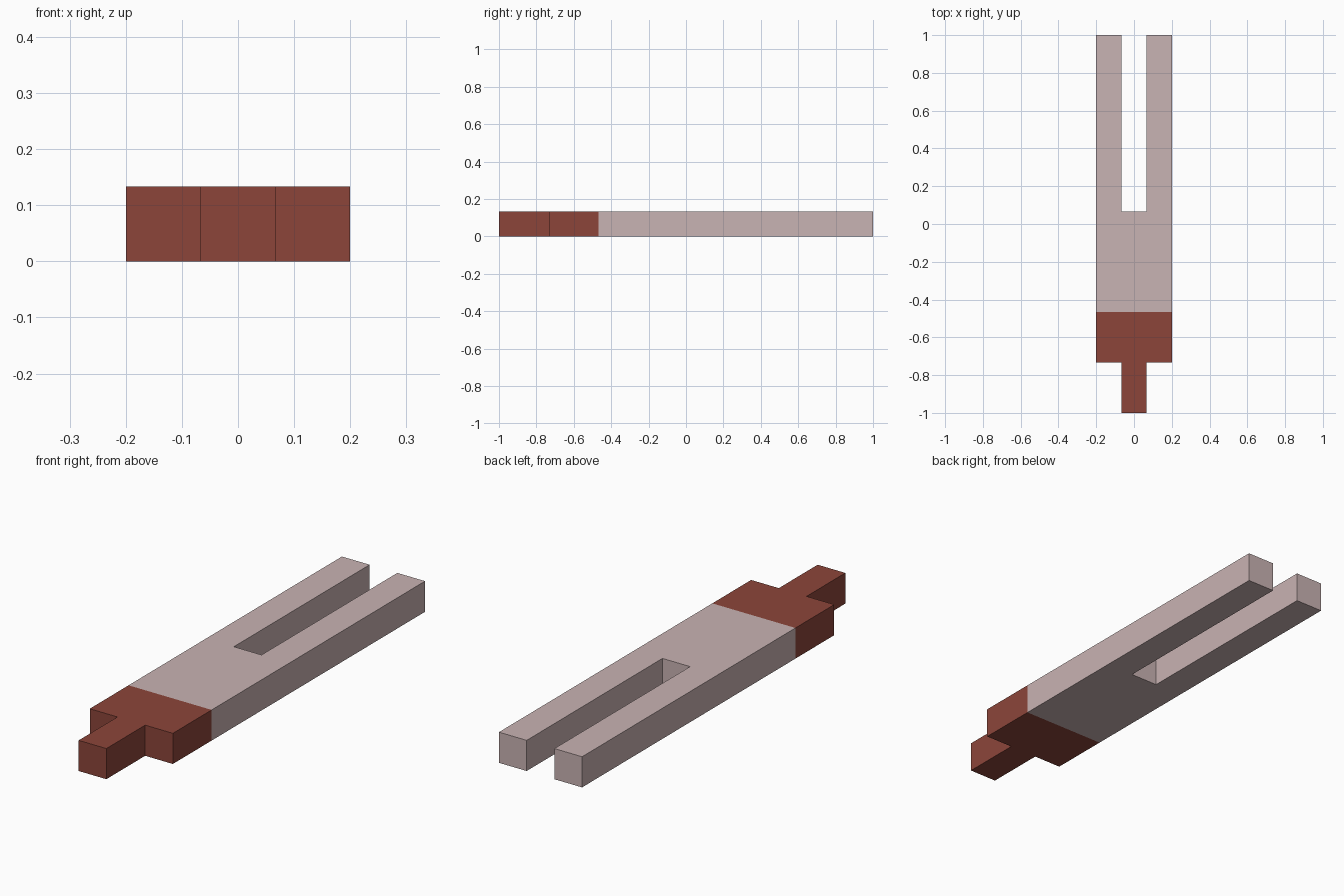
import bpy, bmesh
from mathutils import Vector

if "Cube" in bpy.data.objects:
    bpy.data.objects.remove(bpy.data.objects["Cube"])

U = 2 / 15            # module: the bar is 15 x 3 x 1 modules
SPLIT_Y = -1 + 4 * U  # where the red end meets the pale body


def material(name, rgb):
    m = bpy.data.materials.new(name)
    m.diffuse_color = (*rgb, 1)
    m.use_nodes = True
    m.node_tree.nodes["Principled BSDF"].inputs["Base Color"].default_value = m.diffuse_color
    return m


pale = material("pale pink grey", (0.584, 0.451, 0.451))
red = material("rust red", (0.262, 0.060, 0.042))

# Right half of the outline in modules (x, y from the front), mirrored to the left
half = [(0.5, 0), (0.5, 2), (1.5, 2), (1.5, 15), (0.5, 15), (0.5, 8)]
outline = half + [(-x, y) for x, y in reversed(half)]

# Forked bar: extrude the outline upwards
bm = bmesh.new()
base = bm.faces.new([bm.verts.new((x * U, y * U - 1, 0)) for x, y in outline])
top = bmesh.ops.extrude_face_region(bm, geom=[base], use_keep_orig=True)["geom"]
bmesh.ops.translate(bm, vec=(0, 0, U), verts=[v for v in top if isinstance(v, bmesh.types.BMVert)])

# Cut at the colour boundary and paint the front end red
bmesh.ops.bisect_plane(bm, geom=bm.verts[:] + bm.edges[:] + bm.faces[:],
                       plane_co=Vector((0, SPLIT_Y, 0)), plane_no=Vector((0, 1, 0)))
bmesh.ops.recalc_face_normals(bm, faces=bm.faces[:])
for f in bm.faces:
    f.material_index = 1 if f.calc_center_median().y < SPLIT_Y else 0

mesh = bpy.data.meshes.new("forked_bar")
bm.to_mesh(mesh)
bm.free()
mesh.materials.append(pale)
mesh.materials.append(red)
bar = bpy.data.objects.new("forked_bar", mesh)
bpy.context.collection.objects.link(bar)
